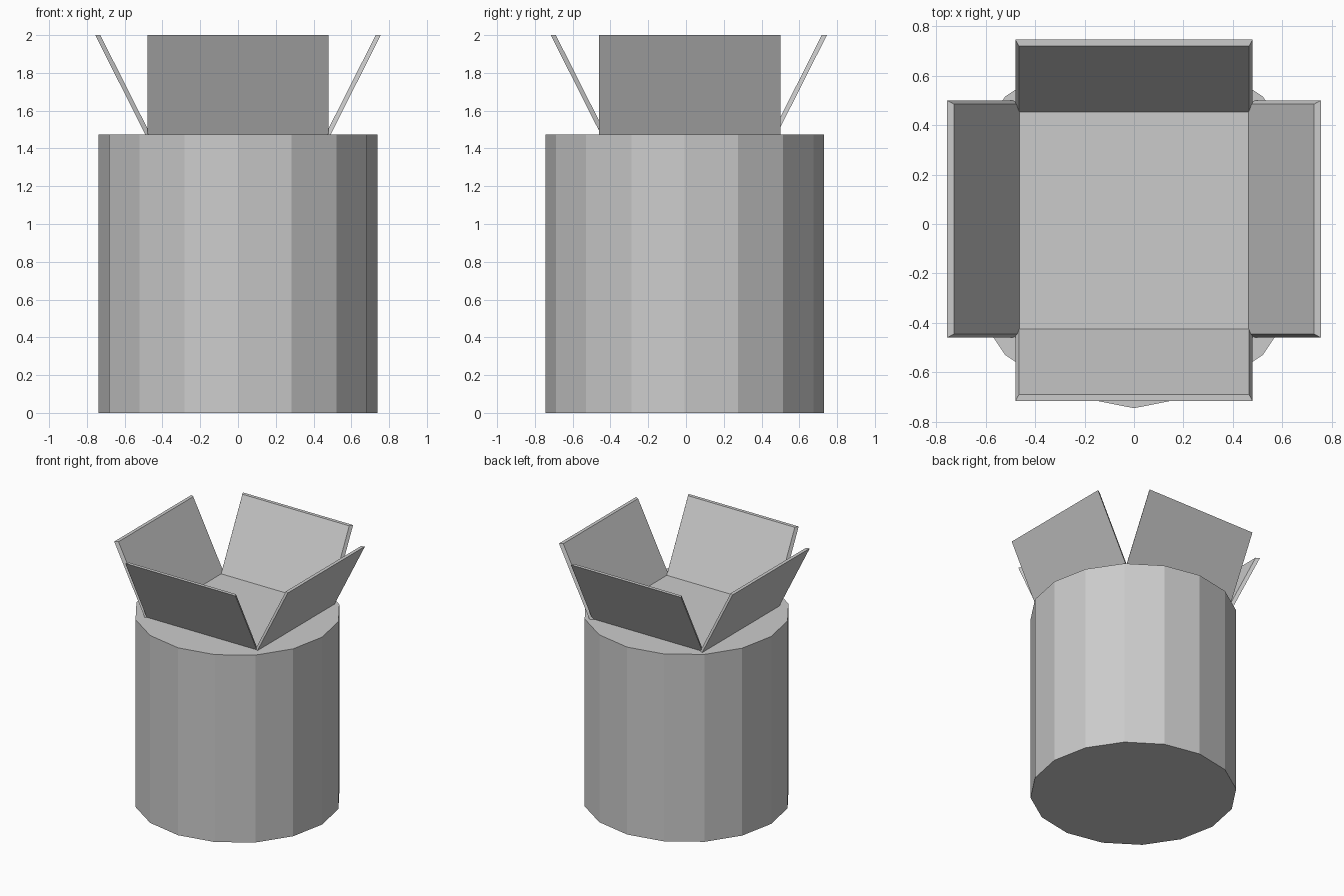
import bpy, bmesh
from math import pi, radians
from mathutils import Matrix

if "Cube" in bpy.data.objects:
    bpy.data.objects.remove(bpy.data.objects["Cube"])

TOP = 1.475       # top of the drum
FLARE = 0.265     # outward lean of a flap
THICK = 0.027     # flap thickness measured horizontally
HALF = 0.48       # half width of a flap's outer face
INSET = 0.015     # narrowing of the inner face


def make_object(name, bm):
    bmesh.ops.recalc_face_normals(bm, faces=bm.faces)
    mesh = bpy.data.meshes.new(name)
    bm.to_mesh(mesh)
    bm.free()
    obj = bpy.data.objects.new(name, mesh)
    bpy.context.collection.objects.link(obj)
    return obj


# Drum: sixteen-sided, closed at both ends, corners on the axes
bm = bmesh.new()
bmesh.ops.create_cone(bm, cap_ends=True, segments=16, radius1=0.738,
                      radius2=0.738, depth=TOP,
                      matrix=Matrix.Translation((0, -0.007, TOP / 2)))
# put a corner on the +x axis whatever the primitive's start angle
if min(abs(v.co.y + 0.007) for v in bm.verts) > 0.01:
    bmesh.ops.rotate(bm, verts=bm.verts, cent=(0, -0.007, 0),
                     matrix=Matrix.Rotation(radians(11.25), 3, 'Z'))
make_object("drum", bm)


# Leaning flap: built facing -y, then turned about z and shifted sideways
def flap(name, inner, turn, y_shift=0.0):
    bm = bmesh.new()
    loops = []
    for z, lean in ((TOP, 0), (2.0, FLARE)):
        loops.append([bm.verts.new((x, -(inner + lean + out), z))
                      for x, out in ((-HALF, THICK), (HALF, THICK),
                                     (HALF - INSET, 0), (INSET - HALF, 0))])
    low, high = loops
    bm.faces.new(low)
    bm.faces.new(high)
    for i in range(4):
        j = (i + 1) % 4
        bm.faces.new((low[i], low[j], high[j], high[i]))
    bmesh.ops.transform(bm, verts=bm.verts,
                        matrix=Matrix.Translation((0, y_shift, 0)) @ Matrix.Rotation(turn, 4, 'Z'))
    make_object(name, bm)


flap("front_flap", 0.424, 0)
flap("back_flap", 0.454, pi)
flap("right_flap", 0.464, pi / 2, 0.02)
flap("left_flap", 0.464, -pi / 2, 0.02)
